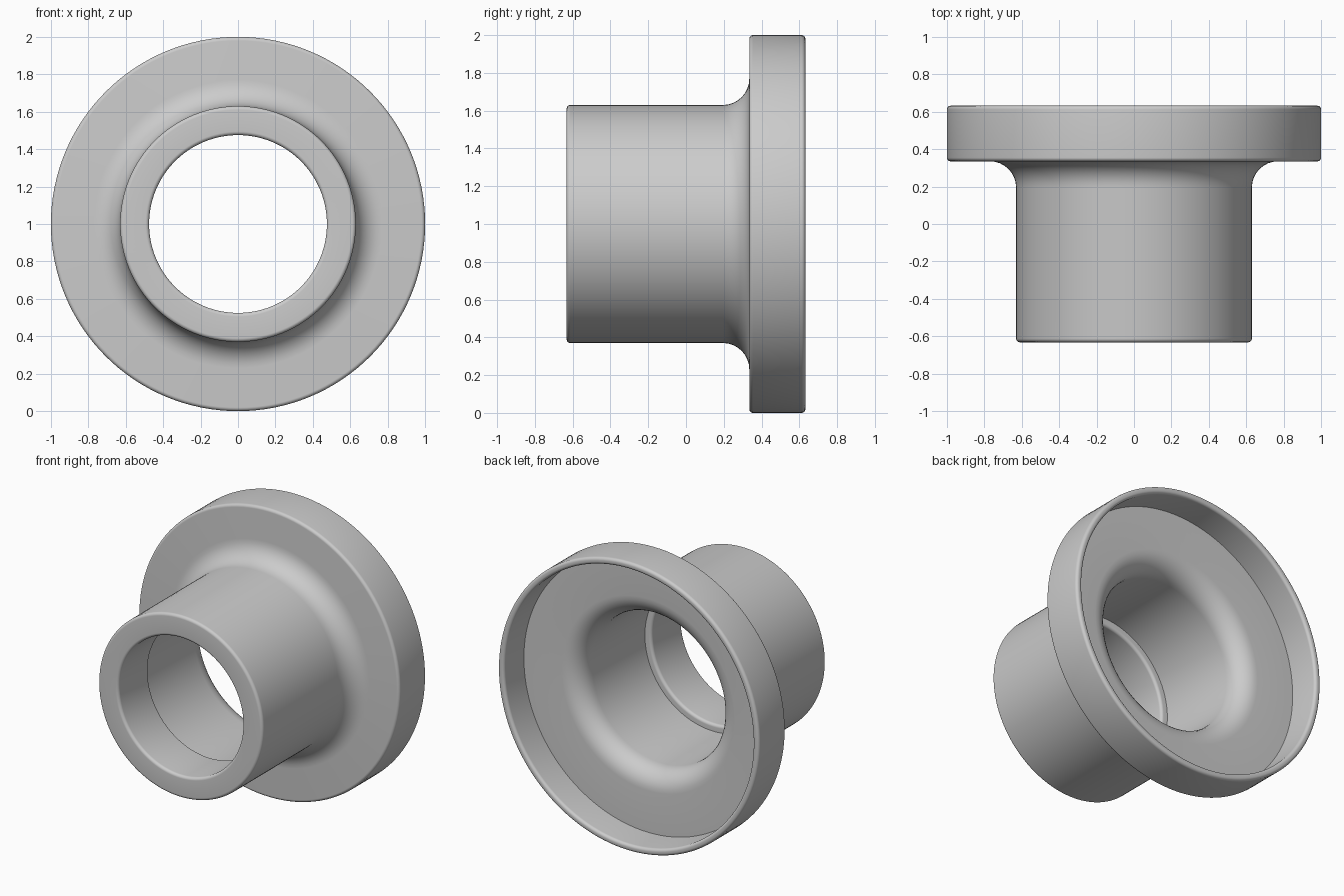
import bpy, bmesh, math
from mathutils import Vector, Matrix

cube = bpy.data.objects.get("Cube")
if cube:
    bpy.data.objects.remove(cube, do_unlink=True)

grey = bpy.data.materials.new("plain grey")
grey.use_nodes = True
colour = (0.6, 0.6, 0.6, 1)
grey.diffuse_color = colour
grey.node_tree.nodes["Principled BSDF"].inputs["Base Color"].default_value = colour


def rounded(corners, steps=8):
    """Closed profile with each (radius, y, fillet) corner rounded by an arc."""
    points = []
    for i, (r, y, f) in enumerate(corners):
        p = Vector((r, y))
        if f == 0:
            points.append(p)
            continue
        a = (Vector(corners[i - 1][:2]) - p).normalized()
        b = (Vector(corners[(i + 1) % len(corners)][:2]) - p).normalized()
        centre = p + (a + b) * f
        for k in range(steps + 1):
            t = k / steps * math.pi / 2
            points.append(centre - b * f * math.cos(t) - a * f * math.sin(t))
    return points


def lathe(name, profile, segments=128):
    """Spin a closed profile around the y axis at height 1."""
    bm = bmesh.new()
    rings = []
    for s in range(segments):
        turn = Matrix.Rotation(2 * math.pi * s / segments, 3, 'Y')
        rings.append([bm.verts.new(turn @ Vector((0, p.y, p.x)) + Vector((0, 0, 1)))
                      for p in profile])
    n = len(profile)
    for s in range(segments):
        one, two = rings[s], rings[(s + 1) % segments]
        for i in range(n):
            j = (i + 1) % n
            bm.faces.new((one[i], one[j], two[j], two[i]))
    bmesh.ops.recalc_face_normals(bm, faces=bm.faces[:])
    mesh = bpy.data.meshes.new(name)
    bm.to_mesh(mesh)
    bm.free()
    mesh.materials.append(grey)
    obj = bpy.data.objects.new(name, mesh)
    bpy.context.collection.objects.link(obj)
    bpy.ops.object.select_all(action='DESELECT')
    obj.select_set(True)
    bpy.context.view_layer.objects.active = obj
    bpy.ops.object.shade_smooth_by_angle(angle=math.radians(35))
    return obj


# Section of the flanged sleeve: outside from front to back, then inside
end, edge, fillet = 0.632, 0.02, 0.14
section = [
    (0.63, -end, edge),      # sleeve front edge
    (0.63, 0.335, fillet),   # sleeve meets flange
    (1.0, 0.335, edge),      # flange front edge
    (1.0, end, edge),        # rim outer edge
    (0.953, end, edge),      # rim inner edge
    (0.953, 0.413, 0),       # recess floor corner
    (0.525, 0.413, fillet),  # floor flows into the bore
    (0.525, -0.30, 0),       # bore shoulder
    (0.475, -0.30, edge),    # lip back edge
    (0.475, -end, edge),     # lip front edge
]
lathe("flanged_sleeve", rounded(section))
